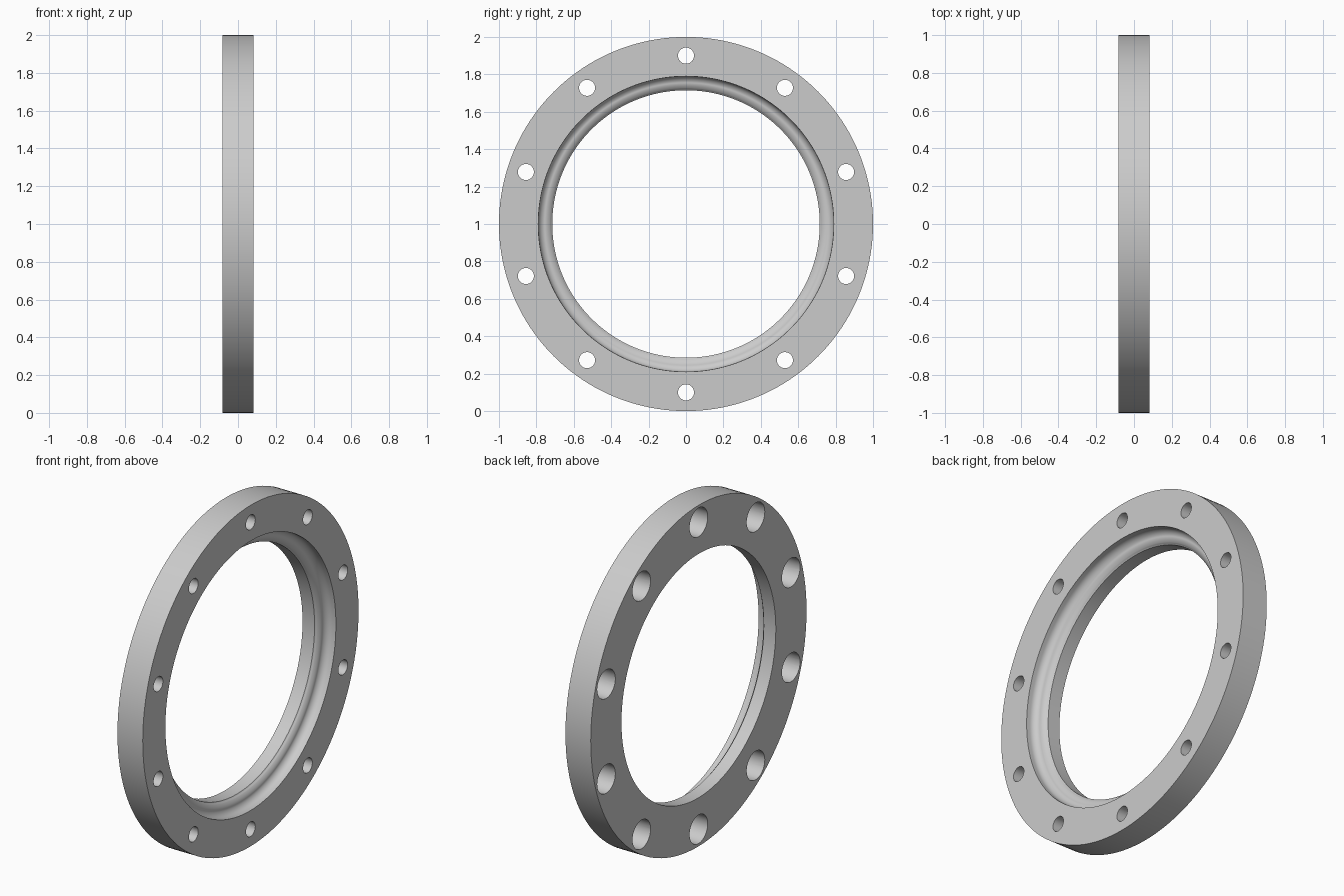
import bpy, bmesh
from math import sin, cos, pi, radians

cube = bpy.data.objects.get("Cube")
if cube:
    bpy.data.objects.remove(cube, do_unlink=True)

HALF = 0.082          # half the thickness
BORE, RECESS = 0.715, 0.79
BOLT_CIRCLE, BOLTS = 0.9, 10


def lathe(bm, profile, segments, y=0.0, z=0.0, closed=True):
    """Turn an (x, radius) profile about an axis along x; open ends are capped."""
    rings = [[bm.verts.new((x, y + r * cos(2 * pi * i / segments),
                            z + r * sin(2 * pi * i / segments)))
              for i in range(segments)] for x, r in profile]
    pairs = list(zip(rings, rings[1:]))
    if closed:
        pairs.append((rings[-1], rings[0]))
    else:
        bm.faces.new(rings[0])
        bm.faces.new(rings[-1])
    for a, b in pairs:
        for i in range(segments):
            j = (i + 1) % segments
            bm.faces.new((a[i], a[j], b[j], b[i]))


def finish(bm, name):
    bmesh.ops.recalc_face_normals(bm, faces=bm.faces)
    mesh = bpy.data.meshes.new(name)
    bm.to_mesh(mesh)
    bm.free()
    obj = bpy.data.objects.new(name, mesh)
    bpy.context.collection.objects.link(obj)
    return obj


# Flange body: flat back, plain bore, and a hollow that rolls over into the bore
profile = [(-HALF, BORE), (-HALF, 1.0), (HALF, 1.0), (HALF, RECESS)]
steps = 8
for i in range(steps + 1):                      # concave sweep
    a = radians(75) * i / steps
    profile.append((0.06 - 0.042 * sin(a), RECESS - 0.042 * (1 - cos(a))))
x0, r0 = profile[-1]
for i in range(1, steps + 1):                   # convex roll to the lip
    t = i / steps
    profile.append((x0 - 0.016 * t * t, r0 + (BORE + 0.008 - r0) * t))
profile += [(0.0, BORE + 0.006), (-0.004, BORE)]
bm = bmesh.new()
lathe(bm, profile, 160)
flange = finish(bm, "flange_ring")

# Bolt holes: narrow through holes with wide counterbores on the back
bm = bmesh.new()
for k in range(BOLTS):
    a = 2 * pi * k / BOLTS
    lathe(bm, [(-0.2, 0.084), (0.02, 0.084), (0.02, 0.043), (0.2, 0.043)], 40,
          BOLT_CIRCLE * sin(a), BOLT_CIRCLE * cos(a), closed=False)
cutter = finish(bm, "bolt_hole_cutter")
cutter.hide_render = True

cut = flange.modifiers.new("bolt_holes", 'BOOLEAN')
cut.operation = 'DIFFERENCE'
cut.solver = 'EXACT'
cut.object = cutter
bpy.ops.object.select_all(action='DESELECT')
flange.select_set(True)
bpy.context.view_layer.objects.active = flange
bpy.ops.object.modifier_apply(modifier=cut.name)
bpy.data.objects.remove(cutter, do_unlink=True)

# Plain grey metal
grey = bpy.data.materials.new("light_grey")
grey.use_nodes = True
colour = (0.6, 0.6, 0.6, 1.0)
grey.diffuse_color = colour
grey.node_tree.nodes["Principled BSDF"].inputs["Base Color"].default_value = colour
flange.data.materials.clear()
flange.data.materials.append(grey)

bpy.ops.object.shade_smooth_by_angle(angle=radians(30))
flange.location.z = 1.0
